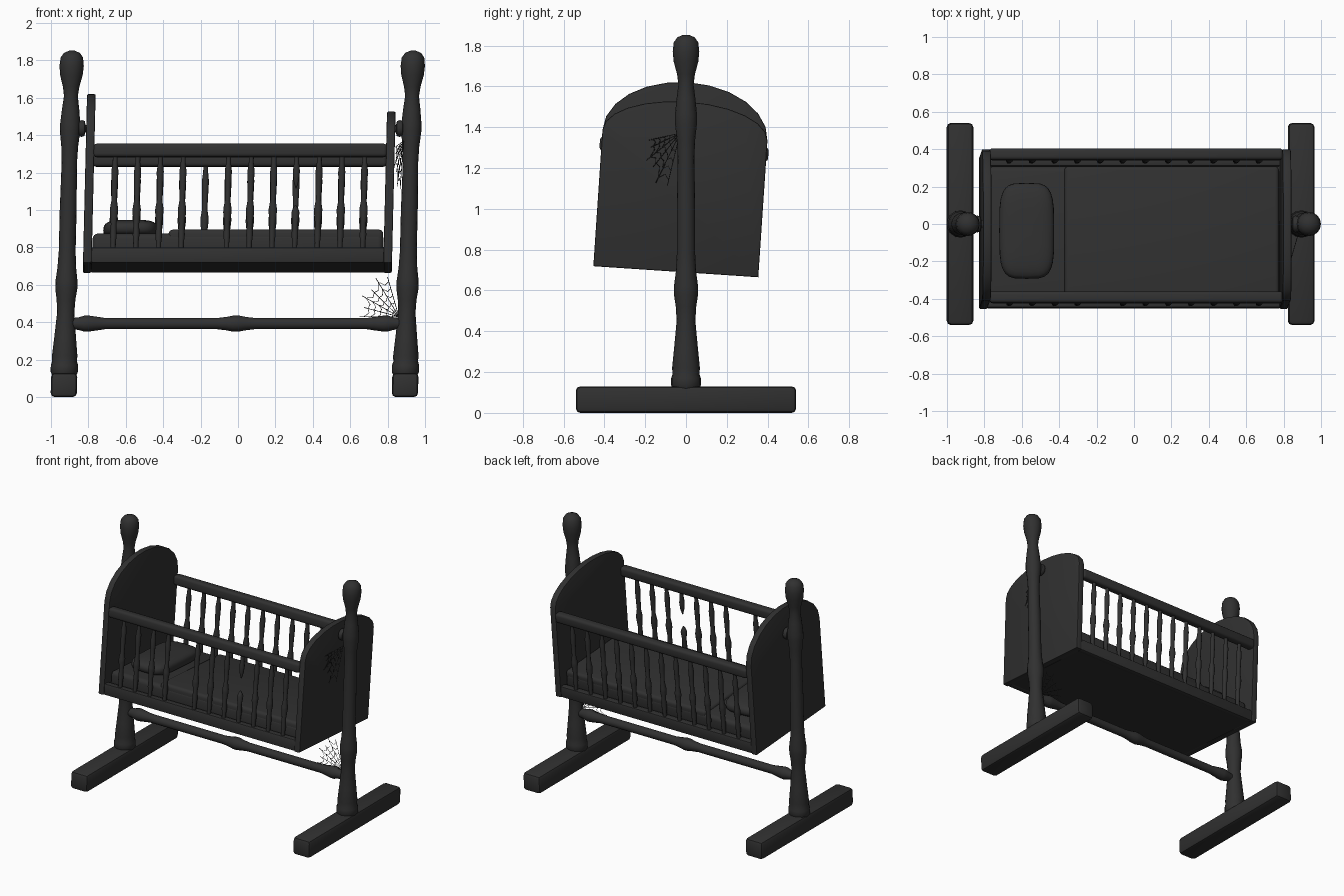
import bpy, bmesh, math
from mathutils import Matrix, Vector

if "Cube" in bpy.data.objects:
    bpy.data.objects.remove(bpy.data.objects["Cube"])

wood = bpy.data.materials.new("charcoal")
wood.diffuse_color = (0.03, 0.03, 0.03, 1)
wood.use_nodes = True
wood.node_tree.nodes["Principled BSDF"].inputs["Base Color"].default_value = wood.diffuse_color

# Whole cradle body swings about the pivot pegs; the whole frame leans slightly sideways
PIVOT = 1.436
SWING = (Matrix.Translation((0, 0, PIVOT)) @ Matrix.Rotation(math.radians(-3.84), 4, 'X')
         @ Matrix.Translation((0, 0, -PIVOT)))
LEAN = Matrix(((1, 0, 0.024, -0.02), (0, 1, 0, 0), (0, 0, 1, 0), (0, 0, 0, 1)))


def finish(bm, name, swing=False, angle=35):
    bmesh.ops.recalc_face_normals(bm, faces=bm.faces)
    bm.transform(LEAN @ SWING if swing else LEAN)
    for f in bm.faces:
        f.smooth = True
    for e in bm.edges:
        e.smooth = e.calc_face_angle(0) < math.radians(angle)
    me = bpy.data.meshes.new(name)
    bm.to_mesh(me)
    bm.free()
    me.materials.append(wood)
    ob = bpy.data.objects.new(name, me)
    bpy.context.collection.objects.link(ob)
    return ob


def box(name, lo, hi, bevel=0.01, segs=2, swing=False):
    bm = bmesh.new()
    bmesh.ops.create_cube(bm, size=1)
    for v in bm.verts:
        v.co = Vector([lo[i] + (v.co[i] + 0.5) * (hi[i] - lo[i]) for i in range(3)])
    bmesh.ops.bevel(bm, geom=bm.edges[:], offset=bevel, segments=segs, profile=0.5, affect='EDGES')
    return finish(bm, name, swing)


def lathe(name, profile, place, sides=16, swing=False):
    """Turn (radius, height) points about z, then place the result."""
    bm = bmesh.new()
    rings = []
    for r, h in profile:
        rings.append([bm.verts.new((r * math.cos(2 * math.pi * k / sides),
                                    r * math.sin(2 * math.pi * k / sides), h)) for k in range(sides)])
    for a, b in zip(rings, rings[1:]):
        for k in range(sides):
            j = (k + 1) % sides
            bm.faces.new((a[k], a[j], b[j], b[k]))
    bm.faces.new(rings[0])
    bm.faces.new(rings[-1])
    bm.transform(place)
    return finish(bm, name, swing, 50)


def along_x(x, y, z, sign=1):
    return Matrix.Translation((x, y, z)) @ Matrix.Rotation(sign * math.pi / 2, 4, 'Y')


# Stand: feet, turned posts and pivot pegs
POST = [(.066, .12), (.073, .135), (.073, .17), (.066, .19), (.068, .22), (.058, .32), (.046, .45),
        (.05, .52), (.059, .58), (.059, .62), (.05, .69), (.045, .78), (.045, 1.0), (.041, 1.25),
        (.045, 1.34), (.054, 1.42), (.054, 1.46), (.046, 1.54), (.037, 1.61), (.044, 1.66),
        (.06, 1.72), (.065, 1.77), (.06, 1.815), (.043, 1.84), (.015, 1.852)]
PEG = [(.02, 0), (.02, .03), (.04, .035), (.045, .05), (.04, .065), (.025, .07), (.025, .11)]
for side, sx in (("left", -1), ("right", 1)):
    cx = sx * 0.912
    box(side + "_foot", (cx - .07, -.54, 0), (cx + .07, .54, .13), 0.022, 2)
    lathe(side + "_post", POST, Matrix.Translation((cx, 0, 0)))
    lathe(side + "_peg", PEG, along_x(sx * 0.80, 0, PIVOT, sx), 12)

# Turned stretcher between the posts
HALF = [(.03, .1), (.03, .7), (.036, .74), (.043, .79), (.043, .81), (.034, .84), (.028, .89)]
bar = [(r, -h) for r, h in reversed(HALF)] + [(.036, -.05), (.043, -.015), (.043, .015), (.036, .05)] + HALF
lathe("stretcher", bar, along_x(0, 0, .393), 14)


# Arched end boards
def end_board(name, x, rise):
    bm = bmesh.new()
    w, low, shoulder, n = .405, .69, 1.36, 12
    pts = [(-w, low), (w, low)]
    pts += [(w * math.cos(math.pi * k / n), shoulder + rise * math.sin(math.pi * k / n)) for k in range(n + 1)]
    face = bm.faces.new([bm.verts.new((x - .023, y, z)) for y, z in pts])
    out = bmesh.ops.extrude_face_region(bm, geom=[face])
    bmesh.ops.translate(bm, vec=(.046, 0, 0), verts=[g for g in out["geom"] if isinstance(g, bmesh.types.BMVert)])
    bmesh.ops.recalc_face_normals(bm, faces=bm.faces)
    rim = [e for e in bm.edges if abs(e.verts[0].co.x - e.verts[1].co.x) < 1e-6]
    bmesh.ops.bevel(bm, geom=rim, offset=.007, segments=2, profile=.5, affect='EDGES')
    finish(bm, name, True, 30)


end_board("head_board", -.803, .26)
end_board("foot_board", .803, .165)

# Base, side rails and spindles
box("base_board", (-.785, -.37, .692), (.785, .37, .74), .004, 1, True)
SPINDLE = [(.014, .76), (.014, .80), (.018, .84), (.015, .90), (.022, .96), (.022, .98), (.014, 1.03),
           (.017, 1.12), (.019, 1.18), (.013, 1.23), (.013, 1.28)]
for side, sy in (("front", -1), ("back", 1)):
    ya, yb = sorted((sy * .355, sy * .403))
    box(side + "_lower_rail", (-.783, ya, .69), (.783, yb, .772), .008, 2, True)
    ya, yb = sorted((sy * .352, sy * .414))
    box(side + "_upper_rail", (-.785, ya, 1.257), (.785, yb, 1.328), .018, 3, True)
    for i in range(12):
        place = Matrix.Translation(((i - 5.5) * .1213, sy * .382, 0))
        name = f"{side}_spindle_{i + 1}"
        if sy < 0 and i == 4:
            continue  # lost spindle
        if sy < 0 and i == 8:  # snapped spindle: splintered stubs
            lathe(name + "_lower_stub", SPINDLE[:5] + [(.015, .98), (.003, 1.0)], place, 8, True)
            lathe(name + "_upper_stub", [(.003, 1.09), (.014, 1.13)] + SPINDLE[8:], place, 8, True)
            continue
        lathe(name, SPINDLE, place, 10, True)

# Bedding
box("mattress", (-.778, -.35, .735), (.778, .35, .852), .03, 4, True)
box("blanket", (-.372, -.348, .80), (.775, .348, .872), .022, 4, True)

bm = bmesh.new()
bmesh.ops.create_uvsphere(bm, u_segments=28, v_segments=14, radius=1)
size = (.147, .257, .052)
for v in bm.verts:
    r = math.hypot(v.co.x, v.co.y) or 1
    flat = r ** .6
    for i in (0, 1):
        c = v.co[i] / r
        v.co[i] = math.copysign(abs(c) ** .5, c) * flat * size[i]
    v.co.z = math.copysign(abs(v.co.z) ** .7, v.co.z) * size[2]
    v.co += Vector((-.575, 0, .888))
finish(bm, "pillow", True, 80)


# Cobwebs: radial threads with sagging cross threads
def cobweb(name, corner, u, v, a0, a1, l0, l1, spokes=6, rings=5):
    cu = bpy.data.curves.new(name, 'CURVE')
    cu.dimensions = '3D'
    cu.bevel_depth = .0018
    cu.bevel_resolution = 0

    def thread(pts):
        s = cu.splines.new('POLY')
        s.points.add(len(pts) - 1)
        for p, q in zip(s.points, pts):
            p.co = (*q, 1)

    def at(k, t):
        f = k / (spokes - 1)
        a = math.radians(a0 + (a1 - a0) * f)
        length = (l0 + (l1 - l0) * f) * (1 if int(k) % 2 == 0 else .88)
        return Vector(corner) + (Vector(u) * math.cos(a) + Vector(v) * math.sin(a)) * length * t

    for k in range(spokes):
        thread([at(k, 0), at(k, 1)])
    for j in range(1, rings + 1):
        t = j / (rings + .6)
        pts = []
        for k in range(spokes - 1):
            p, q = at(k, t), at(k + 1, t)
            pts += [p, ((p + q) / 2).lerp(Vector(corner), .1)]
        thread(pts + [at(spokes - 1, t)])
    cu.materials.append(wood)
    bpy.context.collection.objects.link(bpy.data.objects.new(name, cu))


cobweb("lower_cobweb", (.86, 0, .43), (-1, 0, 0), (0, 0, 1), 0, 74, .21, .25)
cobweb("upper_cobweb", (.885, -.03, 1.37), (-.28, -.96, 0), (0, 0, -1), 12, 76, .16, .30)
